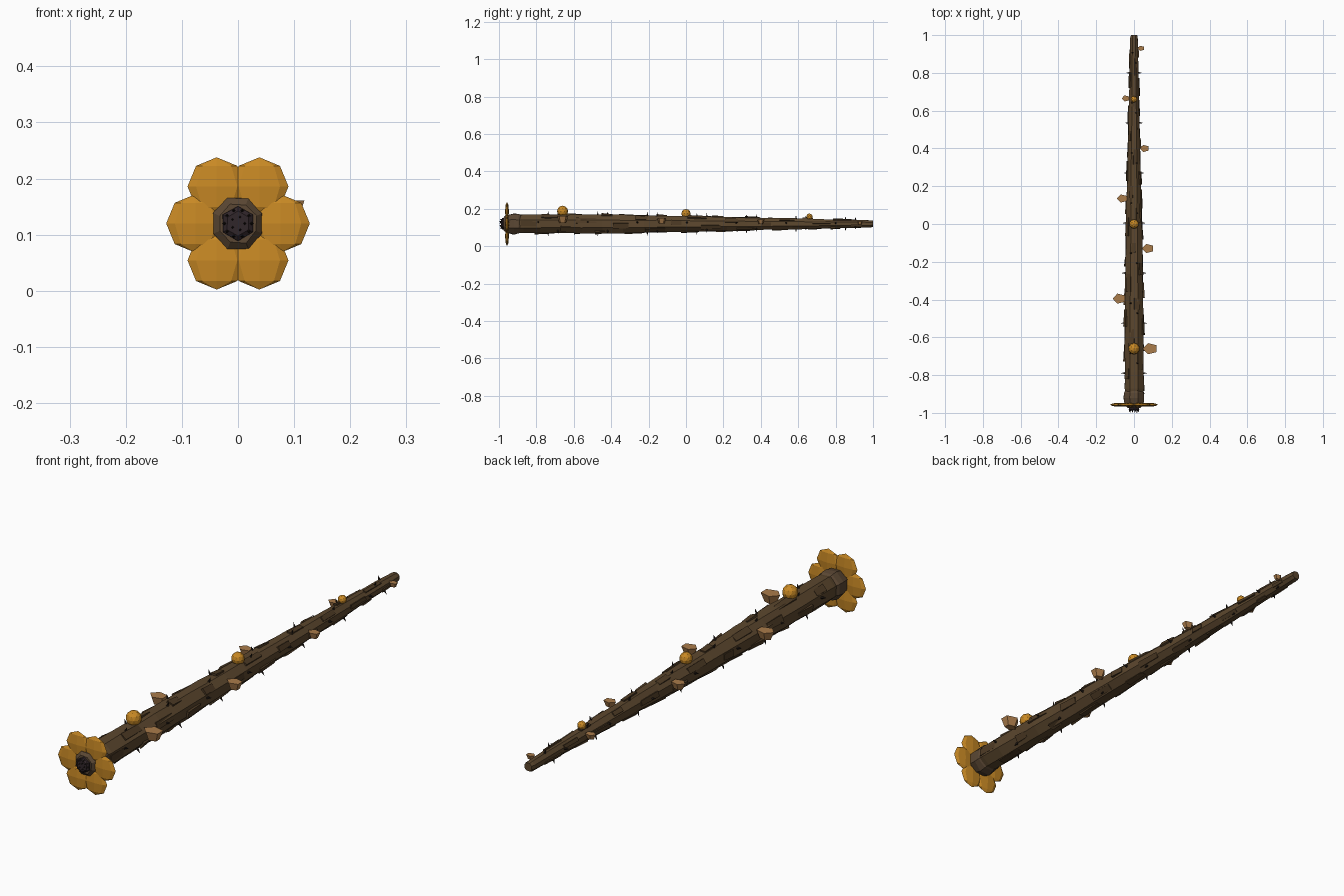
import bpy, bmesh, random
from math import sin, cos, pi, radians
from mathutils import Vector, Matrix

random.seed(4)
if "Cube" in bpy.data.objects:
    bpy.data.objects.remove(bpy.data.objects["Cube"])

CZ = 0.12  # height of the stem axis


def material(name, rgb):
    m = bpy.data.materials.new(name)
    m.use_nodes = True
    m.diffuse_color = (*rgb, 1)
    m.node_tree.nodes["Principled BSDF"].inputs["Base Color"].default_value = (*rgb, 1)
    return m


BARK = material("brown bark", (0.107, 0.063, 0.027))
PLATE = material("dark bark", (0.075, 0.043, 0.018))
COLLAR = material("collar brown", (0.105, 0.064, 0.034))
GOLD = material("golden yellow", (0.58, 0.25, 0.018))
TAN = material("tan wood", (0.40, 0.20, 0.07))
CORE = material("dark core", (0.030, 0.019, 0.023))
THORN = material("black thorn", (0.018, 0.012, 0.009))


def finish(name, bm, mat):
    bmesh.ops.recalc_face_normals(bm, faces=bm.faces)
    me = bpy.data.meshes.new(name)
    bm.to_mesh(me)
    bm.free()
    me.materials.append(mat)
    ob = bpy.data.objects.new(name, me)
    bpy.context.collection.objects.link(ob)
    return ob


def place(loc, direction=(0, 0, 1), scale=(1, 1, 1)):
    turn = Vector((0, 0, 1)).rotation_difference(Vector(direction)).to_matrix().to_4x4()
    return Matrix.Translation(loc) @ turn @ Matrix.Diagonal((*scale, 1))


def loft(name, rows, sides, mat, jitter):
    """Tube along y through (y, radius) rows, closed at both ends."""
    bm = bmesh.new()
    rings = []
    for y, r in rows:
        ring = []
        for i in range(sides):
            a = 2 * pi * (i + 0.5) / sides
            k = r * (1 + random.uniform(-jitter, jitter))
            ring.append(bm.verts.new((k * cos(a), y, CZ + k * sin(a))))
        rings.append(ring)
    for a, b in zip(rings, rings[1:]):
        for i in range(sides):
            j = (i + 1) % sides
            bm.faces.new((a[i], a[j], b[j], b[i]))
    bm.faces.new(rings[0])
    bm.faces.new(rings[-1])
    return finish(name, bm, mat)


def radius(y):
    """Stem radius, tapering toward the back."""
    if y < -0.4:
        return 0.053
    return 0.053 - 0.033 * ((y + 0.4) / 1.4) ** 1.15


# Stem
rows = [(-0.94, 0.045), (-0.87, 0.055)]
rows += [(-0.78 + 0.111 * i, radius(-0.78 + 0.111 * i)) for i in range(16)]
rows += [(0.985, 0.021), (1.0, 0.017)]
loft("stem", rows, 8, BARK, 0.06)

# Raised bark strips lying along the stem
bm = bmesh.new()
for i in range(48):
    y = -0.83 + 1.74 * i / 47
    a = i * 2.4
    out = Vector((cos(a), 0, sin(a)))
    r = radius(y)
    strip = place(Vector((0, y, CZ)) + out * r * 0.97, out,
                  (r * 0.55, random.uniform(0.05, 0.11), 0.009))
    # keep the long side of the strip on the y axis
    side = Vector((0, 1, 0)).cross(out)
    frame = Matrix((side, (0, 1, 0), out)).transposed().to_4x4()
    strip = Matrix.Translation(strip.translation) @ frame @ Matrix.Diagonal((*strip.to_scale(), 1))
    new = bmesh.ops.create_cube(bm, size=1, matrix=strip)["verts"]
    for v in new:  # sink the rear edge into the stem
        if v.co.y > y:
            d = Vector((v.co.x, 0, v.co.z - CZ)) * 0.1
            v.co -= d
finish("bark_strips", bm, PLATE)

# Thorns in rings down the stem
bm = bmesh.new()
for n in range(7):
    y = -0.79 + 0.265 * n
    for k in range(6):
        a = radians(60 * k + 10)
        if k in (2, 3):
            a = pi - radians(60 * (3 - k) + 10)
        yy = y if k in (0, 3) else y + 0.053 * (k % 3)
        out = Vector((cos(a), 0, sin(a)))
        at = Vector((0, yy, CZ)) + out * (radius(yy) + 0.006)
        bmesh.ops.create_cone(bm, segments=5, cap_ends=True, radius1=0.006, radius2=0,
                              depth=0.024, matrix=place(at, out))
finish("thorns", bm, THORN)

# Collar and dark mouth
loft("collar", [(-0.975, 0.036), (-0.965, 0.047), (-0.945, 0.054), (-0.92, 0.060),
                (-0.895, 0.057), (-0.875, 0.045)], 8, COLLAR, 0.06)
loft("mouth", [(-0.988, 0.022), (-0.982, 0.031), (-0.95, 0.032)], 6, CORE, 0.02)
bm = bmesh.new()
for r, count in ((0.012, 5), (0.024, 10)):
    for i in range(count):
        a = 2 * pi * i / count
        bmesh.ops.create_cone(bm, segments=4, cap_ends=True, radius1=0.004, radius2=0, depth=0.02,
                              matrix=place((r * cos(a), -0.99, CZ + r * sin(a)), (0, -1, 0)))
finish("mouth_teeth", bm, THORN)

# Six flat petals
for i in range(6):
    a = radians(60 * i)
    bm = bmesh.new()
    bmesh.ops.create_uvsphere(bm, u_segments=8, v_segments=4, radius=0.052, matrix=place(
        (0.076 * cos(a), -0.957, CZ + 0.076 * sin(a)), scale=(1, 0.2, 1)))
    finish(f"petal_{i + 1}", bm, GOLD)

# Round buds along the top
for i, (y, z, r) in enumerate([(-0.66, 0.187, 0.03), (0, 0.174, 0.025), (0.66, 0.158, 0.017)]):
    bm = bmesh.new()
    bmesh.ops.create_icosphere(bm, subdivisions=2, radius=r, matrix=place((0, y, z)))
    finish(f"bud_{i + 1}", bm, GOLD)

# Shelf growths alternating left and right, shrinking toward the back
for i in range(7):
    y = -0.66 + 0.265 * i
    s = 1 - 0.09 * i
    left = i % 2 == 0
    x = radius(y) + 0.033 * s if left else -radius(y) - 0.026 * s
    bm = bmesh.new()
    bmesh.ops.create_cone(bm, segments=5, cap_ends=True, radius1=0.62, radius2=1, depth=1,
                          matrix=Matrix.Rotation(pi / 2, 4, "Z"))
    # point one corner toward -x
    tip = min(bm.verts, key=lambda v: (round(v.co.x, 3), v.co.y)).co
    if abs(tip.y) > 0.01:
        bmesh.ops.rotate(bm, verts=bm.verts, matrix=Matrix.Rotation(pi / 2, 3, "Z"))
    bmesh.ops.transform(bm, verts=bm.verts, matrix=place(
        (x, y, 0.143 - 0.003 * i), scale=(0.04 * s, 0.031 * s, 0.036 * s)))
    finish(f"shelf_growth_{i + 1}", bm, TAN)
